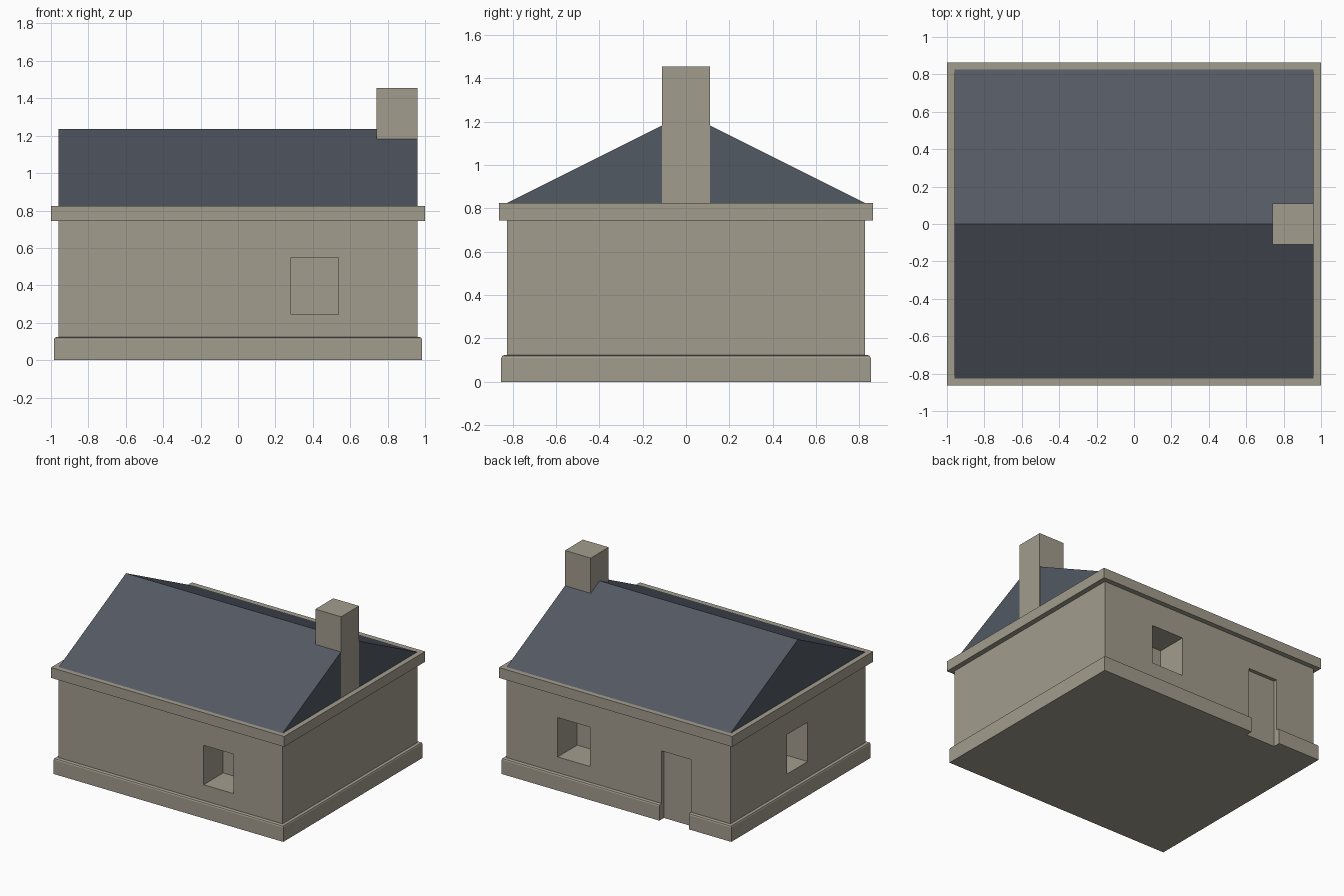
import bpy, bmesh

if "Cube" in bpy.data.objects:
    bpy.data.objects.remove(bpy.data.objects["Cube"])


def material(name, colour):
    m = bpy.data.materials.new(name)
    m.diffuse_color = (*colour, 1)
    m.use_nodes = True
    m.node_tree.nodes["Principled BSDF"].inputs["Base Color"].default_value = m.diffuse_color
    return m


stone = material("stone", (0.36, 0.335, 0.27))
slate = material("slate", (0.085, 0.1, 0.125))


def finish(name, bm, mat):
    bmesh.ops.recalc_face_normals(bm, faces=bm.faces)
    me = bpy.data.meshes.new(name)
    bm.to_mesh(me)
    bm.free()
    me.materials.append(mat)
    ob = bpy.data.objects.new(name, me)
    bpy.context.collection.objects.link(ob)
    return ob


def add_box(bm, x0, x1, y0, y1, z0, z1):
    verts = bmesh.ops.create_cube(bm, size=1)["verts"]
    for v in verts:
        v.co = (x0 if v.co.x < 0 else x1,
                y0 if v.co.y < 0 else y1,
                z0 if v.co.z < 0 else z1)


def box(name, *dims, top_bevel=0):
    bm = bmesh.new()
    add_box(bm, *dims)
    if top_bevel:
        top = [e for e in bm.edges if all(v.co.z == max(dims[4:]) or
               abs(v.co.z - dims[5]) < 1e-5 for v in e.verts)]
        bmesh.ops.bevel(bm, geom=top, offset=top_bevel, segments=2,
                        profile=0.5, affect='EDGES')
    return finish(name, bm, stone)


# Stacked masonry: plinth, walls, eaves band, chimney
plinth = box("plinth", -0.985, 0.985, -0.852, 0.852, 0, 0.123, top_bevel=0.013)
walls = box("walls", -0.96, 0.96, -0.825, 0.825, 0.123, 0.745)
box("eaves_band", -1, 1, -0.863, 0.863, 0.745, 0.825)
box("chimney", 0.74, 0.961, -0.11, 0.11, 0.825, 1.455)

# Gabled roof: triangle profile swept along x
bm = bmesh.new()
profile = [(-0.825, 0.825), (0.825, 0.825), (0, 1.237)]
face = bm.faces.new([bm.verts.new((-0.96, y, z)) for y, z in profile])
swept = bmesh.ops.extrude_face_region(bm, geom=[face], use_keep_orig=True)["geom"]
for v in swept:
    if isinstance(v, bmesh.types.BMVert):
        v.co.x = 0.96
finish("roof", bm, slate)

# Recesses: front, back and left windows, and the shallow back door
bm = bmesh.new()
depth = 0.24
add_box(bm, 0.283, 0.537, -1, -0.825 + depth, 0.245, 0.55)
add_box(bm, 0.245, 0.523, 0.825 - depth, 1, 0.245, 0.55)
add_box(bm, -1.2, -0.96 + depth, -0.12, 0.135, 0.245, 0.55)
add_box(bm, -0.622, -0.368, 0.797, 1, -0.1, 0.53)
cutter = finish("opening_cutter", bm, stone)
cutter.hide_render = True
cutter.hide_viewport = True

for ob in (plinth, walls):
    mod = ob.modifiers.new("openings", 'BOOLEAN')
    mod.operation = 'DIFFERENCE'
    mod.solver = 'EXACT'
    mod.object = cutter
